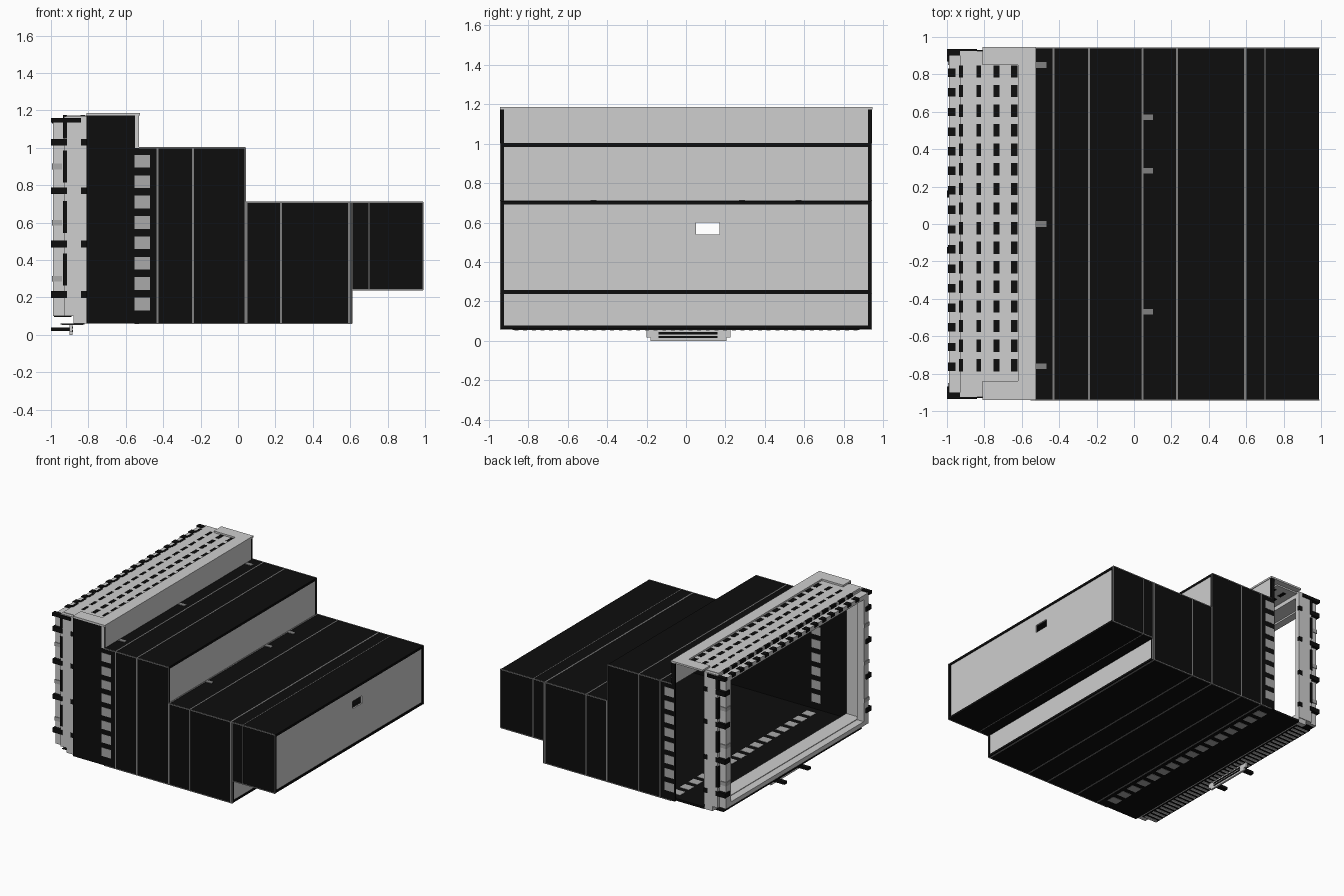
import bpy, bmesh


def material(name, v):
    m = bpy.data.materials.new(name)
    m.diffuse_color = (v, v, v, 1)
    return m


BLACK = material("black", 0.004)
LIGHT = material("light grey", 0.62)
MID = material("mid grey", 0.40)
SEAM = material("seam grey", 0.22)


def part(name, mat, boxes):
    """One object made of axis-aligned boxes (x0, x1, y0, y1, z0, z1)."""
    bm = bmesh.new()
    for x0, x1, y0, y1, z0, z1 in boxes:
        r = bmesh.ops.create_cube(bm, size=1)
        for v in r["verts"]:
            v.co = ((x0 + x1) / 2 + v.co.x * (x1 - x0),
                    (y0 + y1) / 2 + v.co.y * (y1 - y0),
                    (z0 + z1) / 2 + v.co.z * (z1 - z0))
    me = bpy.data.meshes.new(name)
    bm.to_mesh(me)
    bm.free()
    me.materials.append(mat)
    ob = bpy.data.objects.new(name, me)
    bpy.context.collection.objects.link(ob)
    return ob


def both(boxes):
    """Mirror boxes to the other side in y."""
    return boxes + [(a, b, -d, -c, e, f) for a, b, c, d, e, f in boxes]


def ring(x0, x1, y, z0, z1, ty, tz):
    """Rectangular frame around the x axis."""
    return both([(x0, x1, -y, -y + ty, z0, z1)]) + [
        (x0, x1, -y + ty, y - ty, z0, z0 + tz),
        (x0, x1, -y + ty, y - ty, z1 - tz, z1)]


W = 0.942        # half width
T = 0.018        # wall thickness
# stepped body sections: x0, x1, z0, z1
STEPS = [(-0.53, 0.04, 0.06, 1.0), (0.04, 0.61, 0.06, 0.71), (0.61, 0.99, 0.24, 0.71)]

# black shell walls; the back wall is open beside the frame
part("side_walls", BLACK, both([(a, b, -W, -W + T, c, d) for a, b, c, d in STEPS]))
part("front_end_wall", BLACK, [(-0.81, -0.53, -W, -W + T, 0.06, 1.172)])
part("roof_panels", BLACK, [(a, b, -W + T, W - T, d - T, d) for a, b, c, d in STEPS])
part("floor_panels", BLACK, [(-0.81, 0.61, -W + T, W - T, 0.06, 0.06 + T),
                             (0.61, 0.99, -W + T, W - T, 0.24, 0.24 + T)])

# light riser panels, slightly recessed between the walls
Y = W - T
part("upper_risers", LIGHT, [(-0.542, -0.53, -Y, Y, 0.99, 1.172),
                             (0.025, 0.037, -Y, Y, 0.70, 0.983),
                             (0.595, 0.607, -Y, Y, 0.077, 0.24)])
part("nose_panel", LIGHT, [(0.972, 0.984, -Y, 0.05, 0.257, 0.693),
                           (0.972, 0.984, 0.17, Y, 0.257, 0.693),
                           (0.972, 0.984, 0.05, 0.17, 0.257, 0.54),
                           (0.972, 0.984, 0.05, 0.17, 0.60, 0.693)])

# grey seams wrapping the shell
seams = []
for x, w, z0, z1 in [(-0.43, .005, .06, 1.0), (-0.24, .005, .06, 1.0), (0.045, .005, .06, .71),
                     (0.23, .005, .06, .71), (0.595, .006, .06, .71), (0.70, .003, .24, .71)]:
    e = 0.002
    seams += ring(x - w, x + w, W + e, z0 - e, z1 + e, 0.004, 0.004)
part("panel_seams", SEAM, seams)

# thin trims on the long corners and the step edges
trims = []
for a, b, c, d in STEPS:
    trims += both([(a, b, -W - .002, -W + .004, d - .004, d + .003),
                   (a, b, -W - .002, -W + .004, c - .003, c + .004),
                   (b - .004, b + .002, -W - .002, -W + .004, c, d)])
part("corner_trims", SEAM, trims)

# grey square inserts in the walls and floor
squares = []
for i in range(8):
    z = 0.165 + i * 0.109
    squares += both([(-0.553, -0.47, -W - .002, -W + T + .002, z - .034, z + .034)])
for i in range(16):
    y = -0.83 + i * 0.1107
    squares.append((-0.553, -0.47, y - .034, y + .034, 0.058, 0.06 + T + .002))
part("square_inserts", MID, squares)
part("back_insert_post", BLACK, [(-0.56, -0.53, W - T, W, 0.06, 1.172)])
part("front_post_strip", LIGHT, [(-0.552, -0.528, -W - .002, -W, 1.0, 1.172)])

# small label plates on the roofs
part("roof_labels", SEAM,
     [(-0.523, -0.468, y - .015, y + .015, 1.0, 1.004) for y in (0.85, 0.0, -0.76)] +
     [(0.047, 0.102, y - .015, y + .015, 0.71, 0.714) for y in (0.57, 0.285, -0.47)])

# light top cover with a notch, and slotted plate inside it
part("top_cover", LIGHT, [(-0.62, -0.525, -W, W + .004, 1.172, 1.186),
                          (-0.81, -0.62, -W, -0.84, 1.172, 1.186),
                          (-0.81, -0.62, 0.85, W + .004, 1.172, 1.186)])
part("slotted_plate", LIGHT, [(-0.92, -0.62, -0.90, 0.90, 1.160, 1.172)])
slots = []
for i in range(16):
    y = -0.755 + i * 0.1047
    for x, w in ((-0.83, .011), (-0.735, .015), (-0.64, .017)):
        slots.append((x - w, x + w, y - .033, y + .033, 1.158, 1.174))
part("vent_slots", BLACK, slots)

# light frame around the open end
part("opening_frame", LIGHT, ring(-0.93, -0.81, 0.925, 0.10, 1.168, 0.045, 0.04))
part("outer_rim", LIGHT, ring(-0.99, -0.93, 0.905, 0.10, 1.15, 0.06, 0.035))
part("frame_sill", LIGHT, [(-0.88, -0.81, -0.92, 0.92, 0.06, 0.10)])

# black clips, short end clips and dashes on the uprights
clips, dashes, tabs = [], [], []
for z in (0.215, 0.485, 0.77, 1.03):
    clips += both([(-1.0, -0.915, -0.93, -0.87, z - .018, z + .018),
                   (-0.84, -0.808, -0.929, -0.91, z - .018, z + .018)])
for z in (0.35, 0.63, 0.90, 1.10):
    h = 0.085 if z < 1 else 0.05
    dashes += both([(-0.935, -0.915, -0.929, -0.90, z - h, z + h)])
for z in (0.30, 0.60, 0.90):
    tabs += both([(-0.995, -0.94, -0.91, -0.85, z - .015, z + .015)])
clips += both([(-1.0, -0.84, -0.935, -0.90, 1.135, 1.16)])
part("frame_clips", BLACK, clips)
part("upright_dashes", BLACK, dashes)
part("upright_tabs", MID, tabs)

# black fringe along the top rim
fringe = []
for i in range(16):
    y = -0.755 + i * 0.1047
    fringe += [(-0.935, -0.915, y - .033, y + .033, 1.14, 1.174),
               (-0.995, -0.955, y - .03, y + .015, 1.13, 1.155)]
part("top_rim_fringe", BLACK, fringe)

# ribbed strip under the opening
part("bottom_strip", BLACK, [(-0.95, -0.82, -0.88, 0.88, 0.056, 0.061),
                             (-0.985, -0.89, -0.88, 0.88, 0.096, 0.101)])
part("bottom_ribs", LIGHT, [(-0.94, -0.83, -0.86 + i * .0441 - .01, -0.86 + i * .0441 + .01,
                             0.052, 0.057) for i in range(40)])

# latch bracket below the opening, with grille and two pegs
part("latch_bracket", LIGHT, [(-0.90, -0.885, -0.20, 0.225, 0.018, 0.058),
                              (-0.90, -0.885, -0.18, 0.205, 0.0, 0.018)])
part("latch_grille", BLACK, [(-0.902, -0.882, -0.14, 0.16, z, z + .011)
                             for z in (0.014, 0.033)])
part("latch_pegs", BLACK, [(-1.0, -0.90, y - .018, y + .018, 0.02, 0.04)
                           for y in (-0.14, 0.16)])
